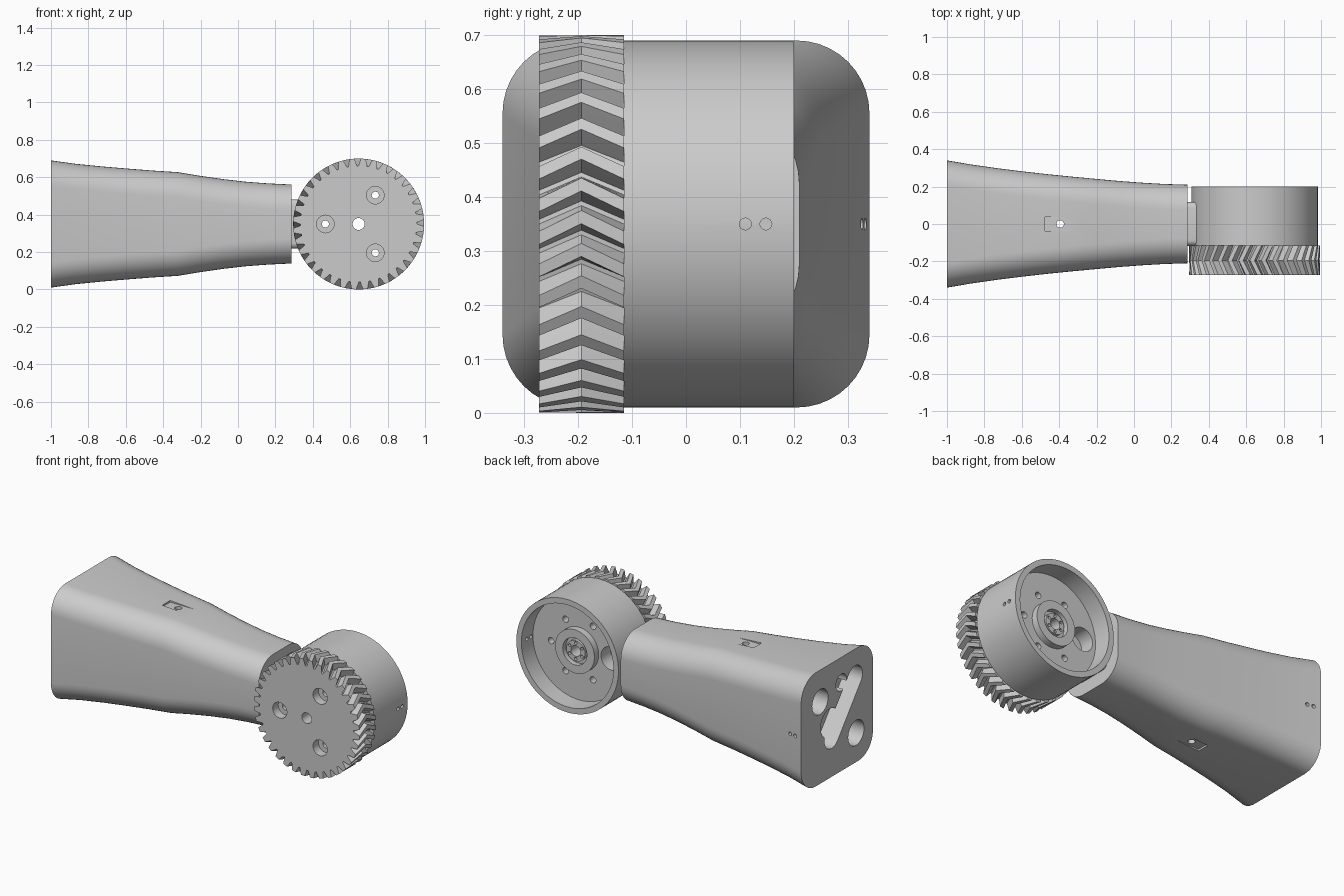
import bpy, bmesh
from math import sin, cos, pi, radians, atan2
from mathutils import Vector

if "Cube" in bpy.data.objects:
    bpy.data.objects.remove(bpy.data.objects["Cube"])

CX, CZ = 0.645, 0.35        # wheel axis


def make(name, bm, angle=30):
    bmesh.ops.recalc_face_normals(bm, faces=bm.faces)
    me = bpy.data.meshes.new(name)
    bm.to_mesh(me)
    bm.free()
    ob = bpy.data.objects.new(name, me)
    bpy.context.collection.objects.link(ob)
    return ob


def loft(name, rings, closed=False):
    """Skin equal-length point rings; cap the ends unless closed."""
    bm = bmesh.new()
    vs = [[bm.verts.new(p) for p in ring] for ring in rings]
    n = len(vs[0])
    pairs = list(zip(vs, vs[1:])) + ([(vs[-1], vs[0])] if closed else [])
    for a, b in pairs:
        for i in range(n):
            j = (i + 1) % n
            bm.faces.new((a[i], a[j], b[j], b[i]))
    if not closed:
        bm.faces.new(vs[0])
        bm.faces.new(vs[-1])
    return make(name, bm)


def rod(r, a, b, n=24):
    """Cylinder between two points."""
    a, b = Vector(a), Vector(b)
    q = (b - a).to_track_quat('Z', 'Y')
    ends = [[p + q @ Vector((r * cos(2 * pi * i / n), r * sin(2 * pi * i / n), 0))
             for i in range(n)] for p in (a, b)]
    return loft("cutter", ends)


def box(name, lo, hi):
    (x0, y0, z0), (x1, y1, z1) = lo, hi
    return loft(name, [[(x, y0, z0), (x, y1, z0), (x, y1, z1), (x, y0, z1)] for x in (x0, x1)])


def cut(ob, *cutters):
    for c in cutters:
        c.hide_render = True
        m = ob.modifiers.new("cut", 'BOOLEAN')
        m.operation, m.solver, m.object = 'DIFFERENCE', 'EXACT', c
        with bpy.context.temp_override(object=ob, active_object=ob):
            bpy.ops.object.modifier_apply(modifier=m.name)
        bpy.data.objects.remove(c)


def smooth(ob, angle):
    bpy.ops.object.select_all(action='DESELECT')
    ob.select_set(True)
    bpy.context.view_layer.objects.active = ob
    bpy.ops.object.shade_smooth_by_angle(angle=radians(angle))


def rounded(x, hy, hz, r, seg=10):
    """Rounded rectangle across x."""
    pts = []
    for k, (sy, sz) in enumerate(((1, 1), (-1, 1), (-1, -1), (1, -1))):
        for i in range(seg + 1):
            a = (k + i / seg) * pi / 2
            pts.append((x, sy * (hy - r) + r * cos(a), CZ + sz * (hz - r) + r * sin(a)))
    return pts


def polar(r, deg):
    return CX + r * cos(radians(deg)), CZ + r * sin(radians(deg))


# tapering arm: (x, half width, half height)
stations = [(-1, .34, .34), (-.87, .318, .322), (-.73, .298, .308), (-.6, .282, .297),
            (-.46, .266, .286), (-.32, .252, .277), (-.2, .241, .257), (-.08, .23, .24),
            (.04, .221, .226), (.16, .214, .217), (.285, .21, .211)]
arm = loft("arm", [rounded(x, hy, hz, .135) for x, hy, hz in stations])

# holes and diagonal slot in the butt end (y, z offset, radius)
for y, z, r, d in ((-.04, .19, .05, .3), (.16, .15, .075, .3), (-.18, -.165, .075, .3), (.07, -.01, .085, .3)):
    cut(arm, rod(r, (-1.1, y, CZ + z), (-1 + d, y, CZ + z), 32))
p, q, r = Vector((-.17, .17)), Vector((.05, -.1)), .07
base = atan2(q.y - p.y, q.x - p.x)
slot = [(e.x + r * cos(base + off + pi * i / 14), CZ + e.y + r * sin(base + off + pi * i / 14))
        for e, off in ((p, pi / 2), (q, -pi / 2)) for i in range(15)]
cut(arm, loft("cutter", [[(x, y, z) for y, z in slot] for x in (-1.1, -.88)]))

# flat pockets with a bolt hole, top and bottom
cut(arm, box("cutter", (-.475, -.037, .627), (-.3, .037, .8)),
    box("cutter", (-.475, -.037, -.1), (-.3, .037, .073)),
    rod(.02, (-.395, 0, -.1), (-.395, 0, .8)))
# pairs of pin holes on the side
cut(arm, rod(.011, (-.955, .24, CZ), (-.955, .4, CZ), 16),
    rod(.011, (-.918, .24, CZ), (-.918, .4, CZ), 16))
smooth(arm, 25)

# neck plate joining arm and drum
neck = loft("neck_plate", [rounded(x, .117, .132, .03, 5) for x in (.27, .334)])
smooth(neck, 30)

# cupped drum with a raised hub, turned from a profile of (radius, y)
N = 72
profile = [(.032, -.115), (.338, -.115), (.338, .2), (.305, .2), (.305, .09), (.13, .09),
           (.13, .13), (.08, .13), (.08, .1), (.062, .1), (.062, .122), (.032, .122)]
drum = loft("drum", [[(CX + r * cos(2 * pi * i / N), y, CZ + r * sin(2 * pi * i / N))
                      for i in range(N)] for r, y in profile], closed=True)
for deg in (60, 180, -60):          # bolts shared with the gear
    x, z = polar(.178, deg)
    cut(drum, rod(.019, (x, -.2, z), (x, .3, z)))
for deg in (0, 120, -120):          # extra floor holes
    x, z = polar(.185, deg)
    cut(drum, rod(.019, (x, -.05, z), (x, .3, z)))
for k in range(6):                  # hub screws
    x, z = polar(.047, 60 * k + 30)
    cut(drum, rod(.009, (x, .06, z), (x, .2, z), 12))
# access opening beside the neck, side pin holes
cut(drum, rod(.07, (.43, 0, CZ), (.43, .15, CZ), 32))
for y in (.11, .148):
    cut(drum, rod(.011, (CX + .26, y, CZ), (CX + .4, y, CZ), 16))
smooth(drum, 30)

# herringbone gear: tooth outline (radius, fraction of pitch)
TEETH, TWIST = 36, .11
tooth = [(.311, 0), (.311, .16), (.328, .26), (.35, .38), (.35, .78), (.328, .9)]
gear = loft("herringbone_gear", [
    [(CX + r * cos(a), y, CZ + r * sin(a))
     for k in range(TEETH) for r, f in tooth
     for a in [2 * pi * (k + f) / TEETH + t]]
    for y, t in ((-.272, 0), (-.194, TWIST), (-.115, 0))])
cut(gear, rod(.032, (CX, -.4, CZ), (CX, 0, CZ), 32))
for deg in (60, 180, -60):
    x, z = polar(.178, deg)
    cut(gear, rod(.019, (x, -.4, z), (x, 0, z)),
        rod(.047, (x, -.4, z), (x, -.22, z), 32))
smooth(gear, 20)
